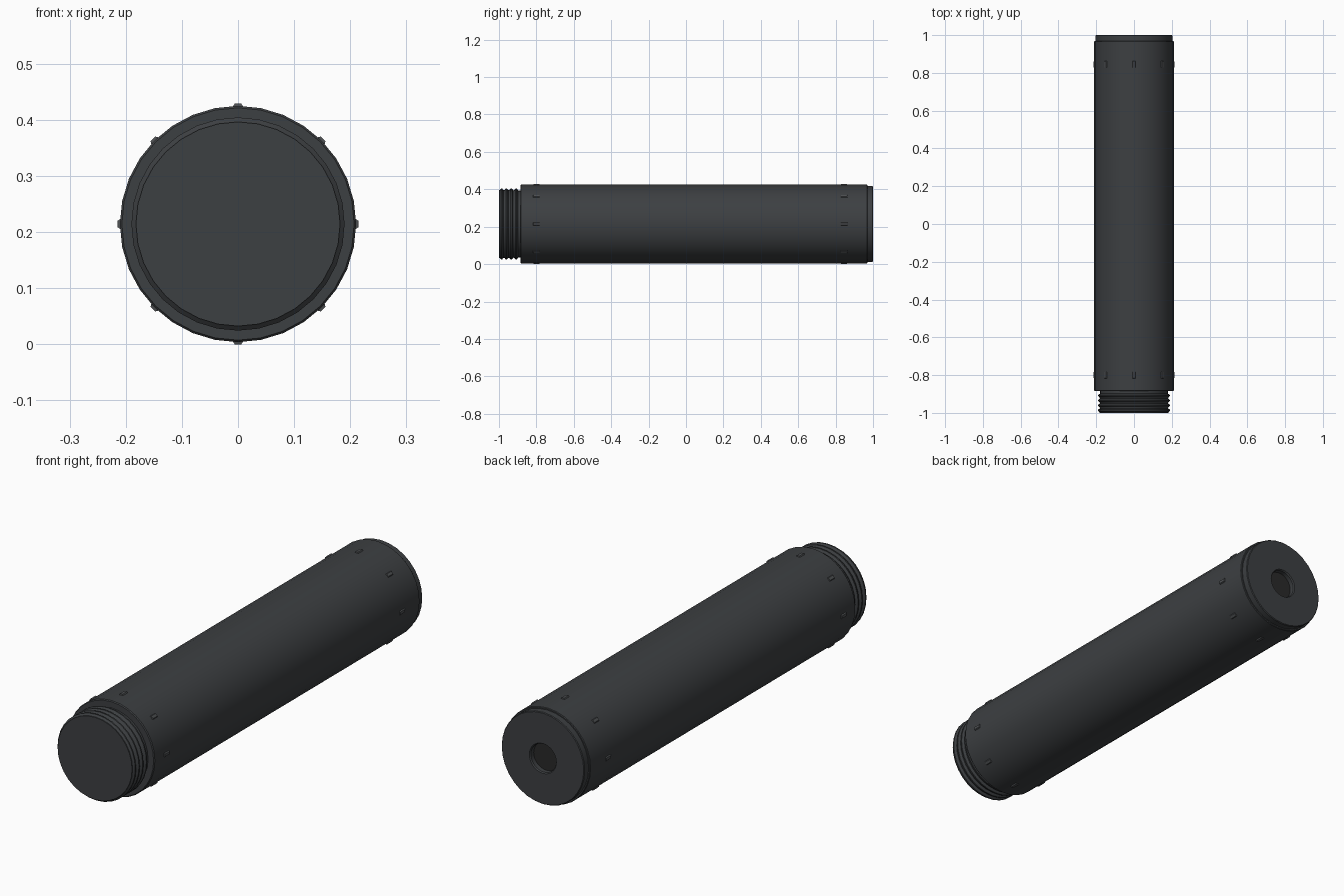
import bpy, bmesh, math
from mathutils import Matrix

if "Cube" in bpy.data.objects:
    bpy.data.objects.remove(bpy.data.objects["Cube"])

CZ = 0.2145   # height of the tube axis
SEG = 32


def material(name, rgb):
    m = bpy.data.materials.new(name)
    m.diffuse_color = (*rgb, 1)
    m.use_nodes = True
    m.node_tree.nodes["Principled BSDF"].inputs["Base Color"].default_value = m.diffuse_color
    return m


dark = material("dark_metal", (0.046, 0.05, 0.054))
darker = material("dark_recess", (0.022, 0.022, 0.022))
light = material("worn_metal", (0.075, 0.08, 0.085))


def finish(name, bm, mat):
    bmesh.ops.recalc_face_normals(bm, faces=bm.faces)
    me = bpy.data.meshes.new(name)
    bm.to_mesh(me)
    bm.free()
    me.materials.append(mat)
    ob = bpy.data.objects.new(name, me)
    bpy.context.collection.objects.link(ob)
    bpy.ops.object.select_all(action='DESELECT')
    ob.select_set(True)
    bpy.context.view_layer.objects.active = ob
    bpy.ops.object.shade_smooth_by_angle(angle=math.radians(30))
    return ob


def lathe(name, profile, mat):
    """Turn (radius, y) points about the tube axis."""
    bm = bmesh.new()
    rings = []
    for r, y in profile:
        if r == 0:
            rings.append([bm.verts.new((0, y, CZ))])
        else:
            rings.append([bm.verts.new((r * math.sin(a), y, CZ + r * math.cos(a)))
                          for a in (2 * math.pi * i / SEG for i in range(SEG))])
    for a, b in zip(rings, rings[1:]):
        for i in range(SEG):
            j = (i + 1) % SEG
            quad = [a[i % len(a)], a[j % len(a)], b[j % len(b)], b[i % len(b)]]
            bm.faces.new(list(dict.fromkeys(quad)))
    return finish(name, bm, mat)


# Main tube, stepped end and shallow centre bore
lathe("tube_body", [
    (0.17, -0.885), (0.207, -0.885), (0.2105, -0.881), (0.2105, 0.967),
    (0.208, 0.97), (0.203, 0.97), (0.203, 0.997), (0.2, 1.0),
    (0.066, 1.0), (0.062, 0.995), (0.062, 0.975)], dark)
lathe("bore_floor", [(0.062, 0.975), (0, 0.975)], darker)

# Threaded front plug: repeated ridges
thread = [(0, -1.0), (0.182, -1.0)]
pitch = 0.026
for k in range(4):
    y = -0.996 + k * pitch
    thread += [(0.182, y), (0.19, y + 0.007), (0.19, y + 0.013), (0.18, y + 0.02)]
thread.append((0.18, -0.88))
lathe("threaded_plug", thread, dark)

# Two rings of eight small raised studs
bm = bmesh.new()
for y in (-0.8, 0.845):
    for k in range(8):
        m = (Matrix.Translation((0, y, CZ)) @ Matrix.Rotation(k * math.pi / 4, 4, 'Y')
             @ Matrix.Translation((0, 0, 0.2085)))
        v = bmesh.ops.create_cube(bm, size=1)['verts']
        for p in v:
            top = p.co.z > 0
            p.co.x *= 0.012 if top else 0.026
            p.co.y *= 0.032 if top else 0.038
            p.co.z *= 0.012
        bmesh.ops.transform(bm, matrix=m, verts=v)
finish("raised_studs", bm, light)
